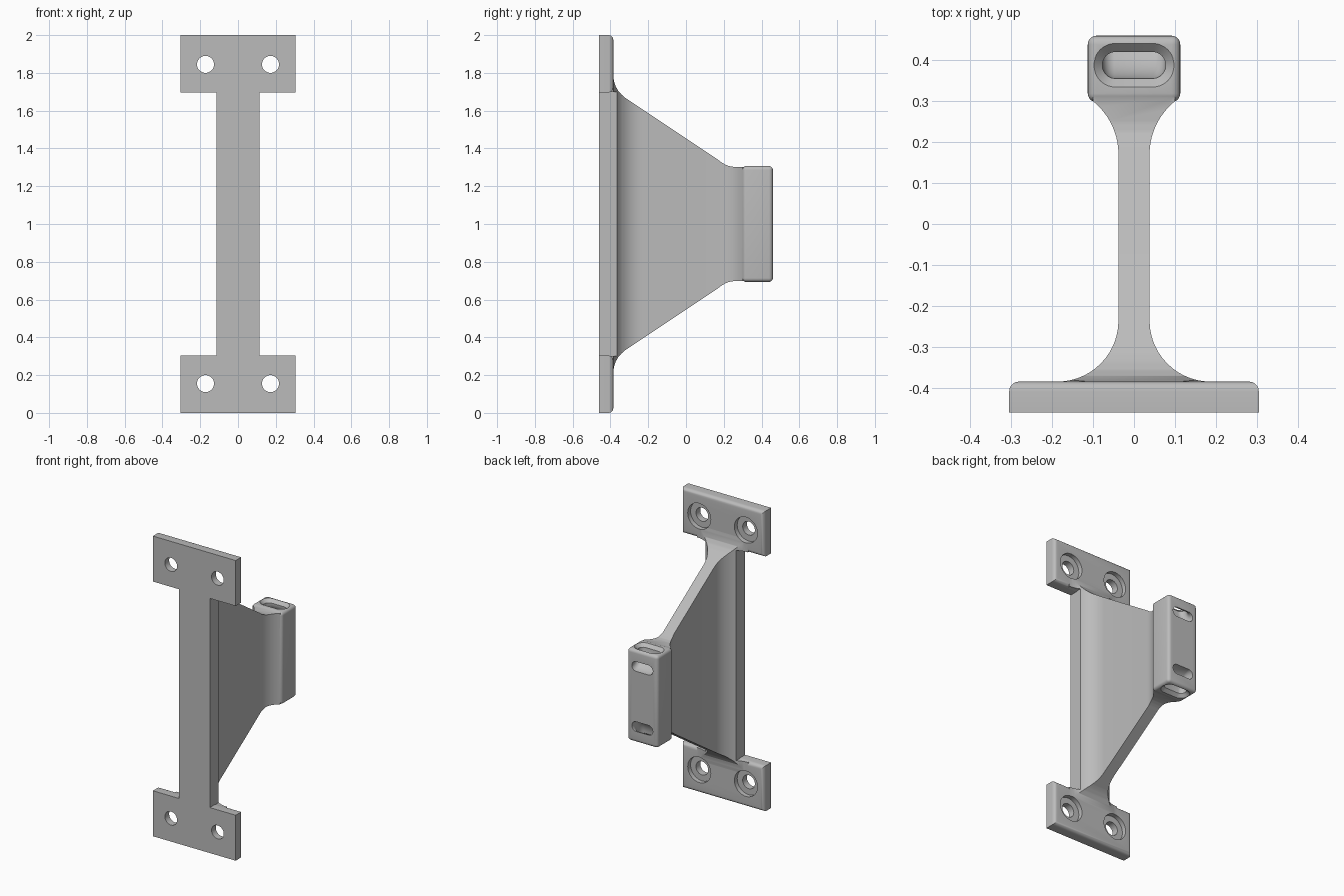
import bpy, bmesh, math
from mathutils import Vector

cube = bpy.data.objects.get("Cube")
if cube:
    bpy.data.objects.remove(cube, do_unlink=True)

grey = bpy.data.materials.new("plain grey")
grey.use_nodes = True
COLOUR = (0.5, 0.5, 0.5, 1)
grey.diffuse_color = COLOUR
grey.node_tree.nodes["Principled BSDF"].inputs["Base Color"].default_value = COLOUR


def finish(name, bm):
    bmesh.ops.recalc_face_normals(bm, faces=bm.faces[:])
    mesh = bpy.data.meshes.new(name)
    bm.to_mesh(mesh)
    bm.free()
    mesh.materials.append(grey)
    ob = bpy.data.objects.new(name, mesh)
    bpy.context.collection.objects.link(ob)
    return ob


def prism(name, points, axis, lo, hi):
    """Extrude a closed outline along one axis; points hold the other two coordinates."""
    bm = bmesh.new()

    def place(p, h):
        c = list(p)
        c.insert(axis, h)
        return c
    face = bm.faces.new([bm.verts.new(place(p, lo)) for p in points])
    out = bmesh.ops.extrude_face_region(bm, geom=[face])
    move = Vector(place((0, 0), hi - lo))
    bmesh.ops.translate(bm, vec=move, verts=[v for v in out["geom"] if isinstance(v, bmesh.types.BMVert)])
    return finish(name, bm)


def rounded_box(name, lo, hi, radius, pick=lambda e: True):
    bm = bmesh.new()
    bmesh.ops.create_cube(bm, size=1)
    for v in bm.verts:
        v.co = [a + (c + 0.5) * (b - a) for a, b, c in zip(lo, hi, v.co)]
    edges = [e for e in bm.edges if pick(e)]
    bmesh.ops.bevel(bm, geom=edges, offset=radius, segments=5, profile=0.5, affect='EDGES')
    return finish(name, bm)


def circle(x, z, r, n=40):
    return [(x + r * math.cos(2 * math.pi * i / n), z + r * math.sin(2 * math.pi * i / n)) for i in range(n)]


def combine(base, other, operation):
    mod = base.modifiers.new("join", 'BOOLEAN')
    mod.operation, mod.solver, mod.object = operation, 'EXACT', other
    bpy.context.view_layer.update()
    mesh = bpy.data.meshes.new_from_object(base.evaluated_get(bpy.context.evaluated_depsgraph_get()))
    base.modifiers.clear()
    base.data = mesh
    bpy.data.objects.remove(other, do_unlink=True)


# Web: plan outline with a wide fillet at the plate and a flare at the head
FRONT, BACK, PLATE = -0.46, 0.46, -0.385
STEPS = 14
right = [(0.187, FRONT)]
for i in range(STEPS + 1):
    a = math.pi / 2 * i / STEPS
    right.append((0.187 - 0.149 * math.sin(a), PLATE + 0.149 * (1 - math.cos(a))))
for i in range(STEPS + 1):
    a = math.radians(51) * i / STEPS
    right.append((0.038 + 0.167 * (1 - math.cos(a)), 0.17 + 0.167 * math.sin(a)))
right.append((0.1, 0.36))
bracket = prism("bracket", right + [(-x, y) for x, y in reversed(right)], 2, 0, 2)

# Web: tapering side outline, mirrored about mid height
top = [(FRONT, 1.79), (-0.386, 1.79), (-0.381, 1.755), (-0.372, 1.728), (-0.358, 1.704), (-0.34, 1.684),
       (-0.32, 1.667), (0.17, 1.34), (0.19, 1.325), (0.205, 1.316), (0.225, 1.307), (0.25, 1.303), (0.36, 1.303)]
side = prism("side_outline", top + [(y, 2 - z) for y, z in reversed(top)], 0, -0.4, 0.4)
combine(bracket, side, 'INTERSECT')

# Trim to the narrow strip between the mounting pads
quarter = [(0.305, 1.9), (0.305, 1.7), (0.114, 1.7)]
half = quarter + [(x, 2 - z) for x, z in reversed(quarter)]
strip = prism("strip_outline", half + [(-x, z) for x, z in reversed(half)], 1, -0.5, 0.5)
combine(bracket, strip, 'INTERSECT')

# Mounting pads with rounded rear edges
for lo, hi in ((0, 0.303), (1.697, 2)):
    pad = rounded_box("mounting_pad", (-0.305, FRONT, lo), (0.305, PLATE, hi), 0.024,
                      lambda e: all(v.co.y > PLATE - 0.001 for v in e.verts))
    combine(bracket, pad, 'UNION')

# Rounded head
head = rounded_box("head", (-0.113, 0.298, 0.693), (0.113, BACK, 1.307), 0.021)
combine(bracket, head, 'UNION')

# Counterbored screw holes
for x in (-0.172, 0.172):
    for z in (0.155, 1.845):
        combine(bracket, prism("screw_hole", circle(x, z, 0.045), 1, -0.5, -0.3), 'DIFFERENCE')
        combine(bracket, prism("counterbore", circle(x, z, 0.085), 1, -0.415, -0.3), 'DIFFERENCE')


def strap_passage(mirror):
    """Curved slot from the head's end to its rear face, flared at the mouth."""
    flare = 0.022
    path = [(0.388, 1.34, 0, flare)]
    for i in range(6):
        a = math.pi / 2 * i / 5
        path.append((0.388, 1.308 - flare * math.sin(a), 0, flare * (1 - math.cos(math.pi / 2 - a))))
    for i in range(1, 13):
        a = math.pi / 2 * i / 12
        path.append((0.462 - 0.074 * math.cos(a), 1.286 - 0.086 * math.sin(a),
                     math.atan2(0.074 * math.sin(a), 0.086 * math.cos(a)), 0))
    path.append((0.5, 1.2, math.pi / 2, 0))
    bm = bmesh.new()
    rings = []
    for y, z, tilt, grow in path:
        ring = []
        for i in range(28):
            a = 2 * math.pi * (i + 0.5) / 28
            r = 0.0325 + grow
            x = math.copysign(0.045, math.cos(a)) + r * math.cos(a)
            w = r * math.sin(a)
            zz = z + w * math.sin(tilt)
            ring.append(bm.verts.new((x, y + w * math.cos(tilt), 2 - zz if mirror else zz)))
        rings.append(ring)
    for a, b in zip(rings, rings[1:]):
        for i in range(28):
            j = (i + 1) % 28
            bm.faces.new((a[i], a[j], b[j], b[i]))
    bm.faces.new(rings[0])
    bm.faces.new(rings[-1])
    return finish("strap_passage", bm)


for mirror in (False, True):
    combine(bracket, strap_passage(mirror), 'DIFFERENCE')

# Smooth shading with sharp edges kept
bracket.data.materials.clear()
bracket.data.materials.append(grey)
for ob in bpy.context.selected_objects:
    ob.select_set(False)
bracket.select_set(True)
bpy.context.view_layer.objects.active = bracket
bpy.ops.object.shade_smooth_by_angle(angle=math.radians(30))
